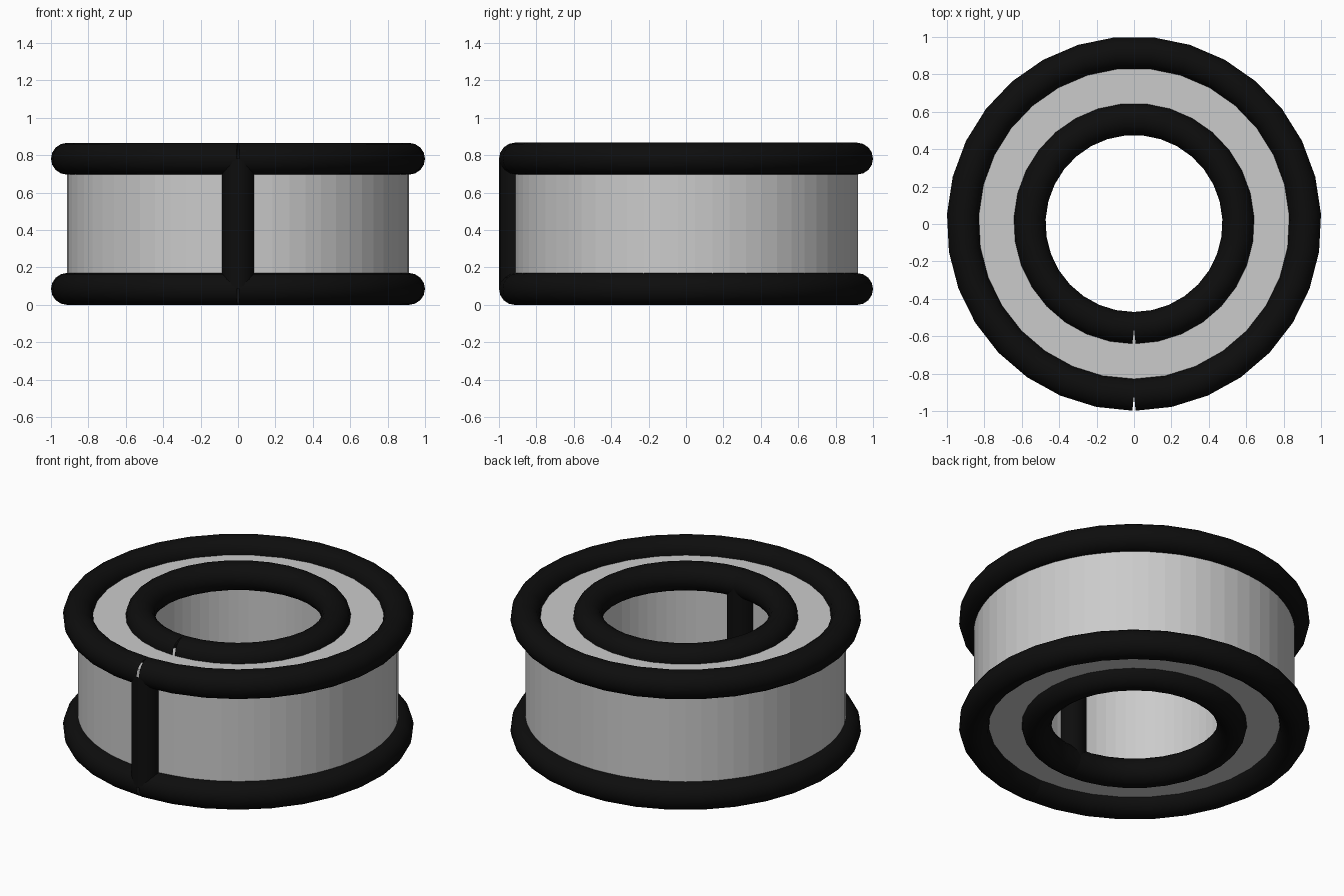
import bpy, bmesh
from math import sin, cos, pi
from mathutils import Vector

if "Cube" in bpy.data.objects:
    bpy.data.objects.remove(bpy.data.objects["Cube"])

OUTER, INNER = 0.916, 0.558      # ring radii
TUBE = 0.085                     # trim tube radius
LOW, HIGH = 0.085, 0.781         # trim centre heights
SHIFT = 0.0025                   # small offset that centres the odd-sided rings
SEGS, SIDES, BODY_SEGS = 31, 16, 62

black = bpy.data.materials.new("black_trim")
black.diffuse_color = (0.004, 0.004, 0.004, 1)
black.use_nodes = True
black.node_tree.nodes["Principled BSDF"].inputs["Base Color"].default_value = black.diffuse_color


def finish(name, bm, smooth=False, mat=None):
    bmesh.ops.recalc_face_normals(bm, faces=bm.faces)
    mesh = bpy.data.meshes.new(name)
    bm.to_mesh(mesh)
    bm.free()
    for p in mesh.polygons:
        p.use_smooth = smooth
    if mat:
        mesh.materials.append(mat)
    obj = bpy.data.objects.new(name, mesh)
    bpy.context.collection.objects.link(obj)
    return obj


def circle_points(radius, z, n):
    # starts at the front centre
    return [Vector((radius * sin(2 * pi * i / n),
                    -radius * cos(2 * pi * i / n) + SHIFT, z)) for i in range(n)]


def bridge(bm, a, b, closed=True):
    n = len(a)
    for i in range(n):
        j = (i + 1) % n
        bm.faces.new((a[i], a[j], b[j], b[i]))


def tube(name, path, side_axis):
    # open-ended round tube swept along a path; ends square to the end segments
    bm = bmesh.new()
    rings = []
    last = len(path) - 1
    for k, p in enumerate(path):
        t = Vector((0, 0, 0))
        if k > 0:
            t += (p - path[k - 1]).normalized()
        if k < last:
            t += (path[k + 1] - p).normalized()
        u = side_axis
        v = t.normalized().cross(u).normalized()
        rings.append([bm.verts.new(p + TUBE * (cos(2 * pi * i / SIDES) * u
                                               + sin(2 * pi * i / SIDES) * v))
                      for i in range(SIDES)])
    for a, b in zip(rings, rings[1:]):
        bridge(bm, a, b)
    return finish(name, bm, True, black)


# Grey hollow body
bm = bmesh.new()
loops = [[bm.verts.new(p) for p in circle_points(r, z, BODY_SEGS)]
         for r, z in ((OUTER, LOW), (OUTER, HIGH), (INNER, HIGH), (INNER, LOW))]
for i in range(4):
    bridge(bm, loops[i], loops[(i + 1) % 4])
finish("ring_body", bm)

# Black edge trims with a seam at the front, and the vertical seam tubes
for label, radius in (("outer", OUTER), ("inner", INNER)):
    for level, z in (("bottom", LOW), ("top", HIGH)):
        pts = circle_points(radius, z, SEGS)
        tube(f"{label}_{level}_trim", pts + [pts[0].copy()], Vector((0, 0, 1)))
    tube(f"{label}_seam_trim",
         [Vector((0, SHIFT - radius, LOW)), Vector((0, SHIFT - radius, HIGH))],
         Vector((1, 0, 0)))
